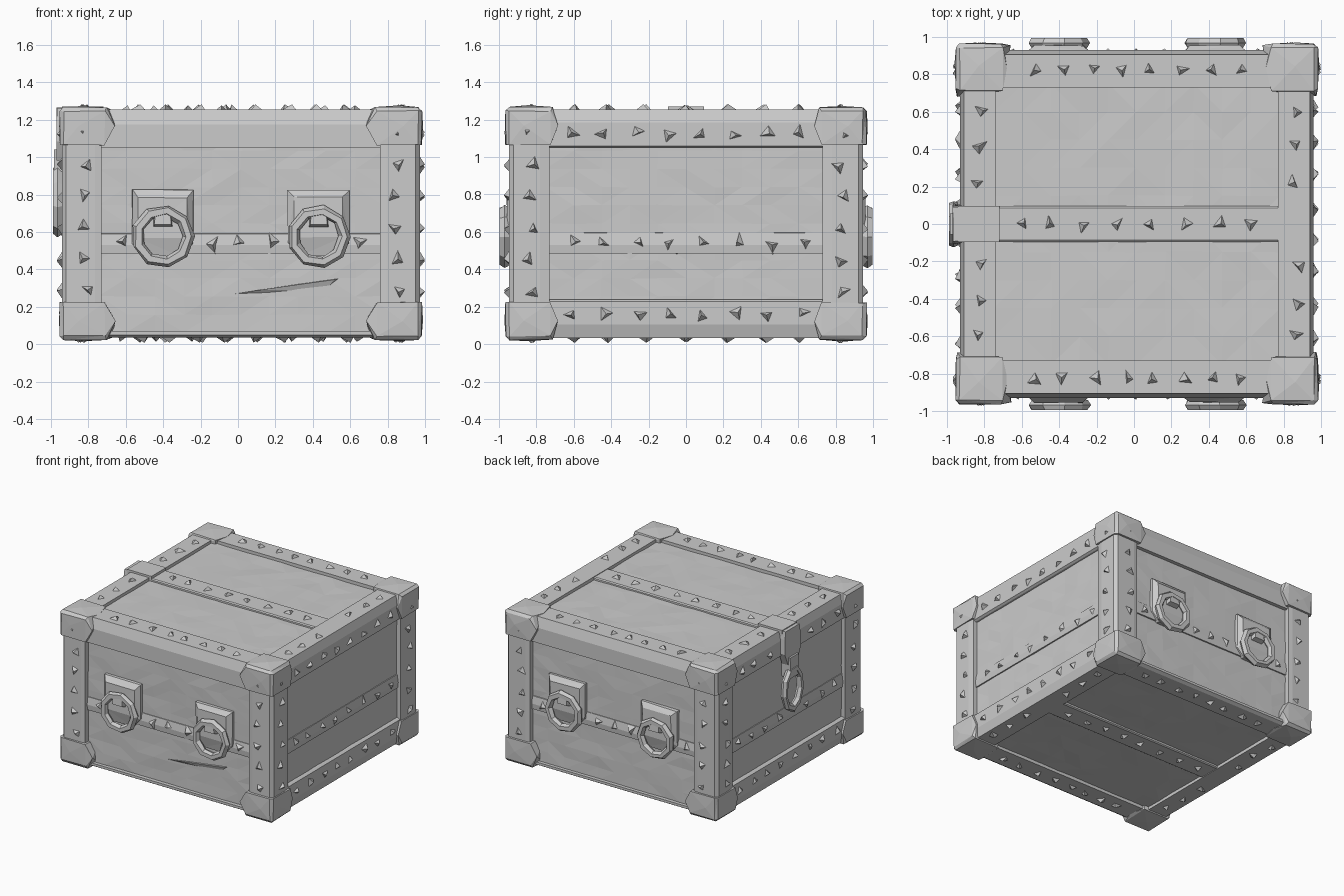
import bpy, bmesh, math, random
from mathutils import Vector, Matrix
from itertools import product

random.seed(4)
cube = bpy.data.objects.get("Cube")
if cube:
    bpy.data.objects.remove(cube, do_unlink=True)

CX, CZ = 0.015, 0.645          # centre of the chest body
SIGNS = (-1, 1)

stone = bpy.data.materials.new("plain_grey")
stone.use_nodes = True
GREY = (0.6, 0.6, 0.6, 1)
stone.diffuse_color = GREY
stone.node_tree.nodes["Principled BSDF"].inputs["Base Color"].default_value = GREY


def finish(name, bm, rough=0.0, cuts=0):
    """Optionally hew the surface, then make an object."""
    if cuts:
        bmesh.ops.subdivide_edges(bm, edges=bm.edges[:], cuts=cuts, use_grid_fill=True)
    if rough:
        for v in bm.verts:
            v.co += Vector([random.uniform(-rough, rough) for _ in range(3)])
        bmesh.ops.triangulate(bm, faces=bm.faces[:])
    bmesh.ops.recalc_face_normals(bm, faces=bm.faces[:])
    mesh = bpy.data.meshes.new(name)
    bm.to_mesh(mesh)
    bm.free()
    mesh.materials.append(stone)
    obj = bpy.data.objects.new(name, mesh)
    bpy.context.collection.objects.link(obj)
    return obj


def hull(name, points, rough=0.0):
    """Convex solid around points given relative to the body centre."""
    bm = bmesh.new()
    for p in points:
        bm.verts.new(Vector(p) + Vector((CX, 0, CZ)))
    res = bmesh.ops.convex_hull(bm, input=bm.verts[:])
    loose = [v for v in bm.verts if not v.link_faces]
    bmesh.ops.delete(bm, geom=loose, context='VERTS')
    bmesh.ops.dissolve_limit(bm, angle_limit=0.01, verts=bm.verts[:], edges=bm.edges[:])
    return finish(name, bm, rough)


def block(name, x, y, z, rough=0.0):
    return hull(name, product(x, y, z), rough)


# Wooden body with slightly uneven panels
bm = bmesh.new()
bmesh.ops.create_cube(bm, size=2, matrix=Matrix.Translation((CX, 0, CZ))
                      @ Matrix.Diagonal((0.915, 0.9, 0.585, 1)))
finish("wooden_body", bm, 0.003, 11)

# Long edge rails, chamfered on the outside
for sz in SIGNS:
    end = "top" if sz > 0 else "bottom"
    for s in SIGNS:
        low = 0.405 if sz > 0 else 0.575
        mid = 0.53 if sz > 0 else 0.595
        section = [(0.73, 0.61), (0.905, 0.61), (0.93, mid), (0.93, low), (0.73, low)]
        hull(end + ("_back_rail" if s > 0 else "_front_rail"),
             [(x, s * a, sz * b) for x in (-0.75, 0.75) for a, b in section])
        section = [(0.755, 0.61), (0.925, 0.61), (0.945, 0.54), (0.945, 0.415),
                   (0.93, 0.405), (0.755, 0.405)]
        hull(end + ("_left_rail" if s > 0 else "_right_rail"),
             [(s * a, y, sz * b) for y in (-0.75, 0.75) for a, b in section])

# Middle bands around the body and over the lid and base
for s in SIGNS:
    side = "left" if s > 0 else "right"
    hull(side + "_band", [(s * a, y, b - CZ) for y in (-0.8, 0.8) for a, b in
                          ((0.88, 0.48), (0.925, 0.485), (0.93, 0.53), (0.92, 0.595), (0.88, 0.6))])
    hull(("back" if s > 0 else "front") + "_band",
         [(x, s * a, b - CZ) for x in (-0.8, 0.8) for a, b in
          ((0.86, 0.48), (0.91, 0.485), (0.915, 0.53), (0.905, 0.59), (0.86, 0.595))])
    hull("lid_band" if s > 0 else "base_band",
         [(x, y * w, s * h) for x in (-0.8, 0.8) for y in SIGNS
          for w, h in ((0.095, 0.56), (0.095, 0.598), (0.085, 0.605))])

# Upright corner posts and the flared metal corners
for sx, sy in product(SIGNS, SIGNS):
    post = [(0.745, 0.73), (0.95, 0.73), (0.957, 0.78), (0.957, 0.92), (0.935, 0.945),
            (0.78, 0.945), (0.745, 0.94)]
    hull("corner_post", [(sx * a, sy * b, z) for a, b in post for z in (-0.59, 0.59)])
    for sz in SIGNS:
        inset = list(product((0.02, 0.25), (0.02, 0.25), (0.0,)))
        inset += list(product((0.02, 0.24), (0.0,), (0.02, 0.2)))
        inset += list(product((0.0,), (0.02, 0.24), (0.02, 0.2)))
        inset += [(0.295, 0.008, 0.1), (0.008, 0.28, 0.1), (0.275, 0.13, 0.012),
                  (0.12, 0.12, -0.008), (0.1, -0.005, 0.1), (-0.005, 0.1, 0.1),
                  (0.24, 0.24, 0.2)]
        hull("metal_corner", [(sx * (0.967 - i), sy * (0.963 - j), sz * (0.621 - k))
                              for i, j, k in inset], 0.003)


# Ring handles on the front and back
def ring(name, centre, radius, tube, rotation, scale=(1, 1, 1)):
    bpy.ops.mesh.primitive_torus_add(major_segments=9, minor_segments=6, major_radius=radius,
                                     minor_radius=tube, location=centre, rotation=rotation)
    obj = bpy.context.object
    obj.name = name
    obj.scale = scale
    obj.data.materials.append(stone)
    for p in obj.data.polygons:
        p.use_smooth = False
    for v in obj.data.vertices:
        v.co += Vector([random.uniform(-0.004, 0.004) for _ in range(2)] + [0])


for sx, sy in product(SIGNS, SIGNS):
    hx = sx * 0.417
    plate = [(hx + s * w, sy * d, z - CZ) for s in SIGNS for w, d, z in
             ((0.165, 0.88, 0.825), (0.165, 0.925, 0.825), (0.13, 0.955, 0.785),
              (0.165, 0.88, 0.54), (0.165, 0.925, 0.54), (0.13, 0.955, 0.57),
              (0.1, 0.88, 0.47), (0.1, 0.93, 0.47))]
    hull("handle_plate", plate, 0.004)
    hull("handle_bracket", [(hx + s * w, sy * d, z - CZ) for s in SIGNS for w, d, z in
                            ((0.05, 0.93, 0.72), (0.04, 0.99, 0.705),
                             (0.055, 0.93, 0.62), (0.045, 0.995, 0.64))])
    ring("handle_ring", (hx + CX, sy * 0.968, 0.575), 0.138, 0.031, (math.pi / 2, 0, 0))

# Latch strap folded over the right edge, with a long hanging ring
block("latch_top_plate", (-0.955, -0.735), (-0.095, 0.095), (0.57, 0.626))
hull("latch_strap", [(x, s * w, z - CZ) for s in SIGNS for x in (-0.93, -0.985) for w, z in
                     ((0.09, 1.265), (0.1, 1.2), (0.105, 1.08), (0.06, 0.98))], 0.003)
hull("latch_tongue", [(x, s * w, z - CZ) for s in SIGNS for x in (-0.92, -1.0) for w, z in
                      ((0.055, 1.04), (0.05, 0.87))])
ring("latch_ring", (-0.965, 0, 0.77), 0.13, 0.028, (0, math.pi / 2, 0), (1.25, 0.8, 1))

# Chipped crack in the front boards
hull("front_crack", [(-0.18, -0.89, -0.4), (0.54, -0.89, -0.29), (0.5, -0.912, -0.3),
                     (0.1, -0.912, -0.355), (0.45, -0.89, -0.36)])

# Pyramid studs, three-sided and irregular
studs = bmesh.new()


def stud(axis, sign, depth, u, v):
    normal = Vector((0, 0, 0))
    normal[axis] = sign
    a, b = [Vector([float(i == k) for i in range(3)]) for k in range(3) if k != axis]
    u += random.uniform(-0.02, 0.02)
    v += random.uniform(-0.01, 0.01)
    base = Vector((CX, 0, CZ)) + normal * (depth - 0.006) + a * u + b * v
    turn = random.uniform(0, math.tau)
    foot = []
    for k in range(3):
        ang = turn + k * math.tau / 3 + random.uniform(-0.35, 0.35)
        r = random.uniform(0.035, 0.055)
        foot.append(studs.verts.new(base + a * r * math.cos(ang) + b * r * math.sin(ang)))
    tip = studs.verts.new(base + normal * 0.033 + a * random.uniform(-0.012, 0.012))
    studs.faces.new(foot)
    for k in range(3):
        studs.faces.new((foot[k], foot[(k + 1) % 3], tip))


def spread(lo, hi, count):
    return [lo + (hi - lo) * k / (count - 1) for k in range(count)]


for s in SIGNS:
    for t in SIGNS:
        for x in spread(-0.54, 0.56, 8):        # lid and base rails
            stud(2, s, 0.61, x, t * 0.825)
        for y in (0.22, 0.42, 0.6):
            for side in SIGNS:
                stud(2, s, 0.61, side * 0.85, t * y)
        for z in spread(-0.36, 0.48, 6):        # posts
            stud(1, s, 0.945, t * 0.83, z)
            stud(0, s, 0.957, t * 0.83, z)
        for y in spread(-0.62, 0.62, 8):        # side rails
            stud(0, s, 0.945, y, t * 0.48)
    for x in spread(-0.62, 0.62, 8):            # middle bands
        stud(2, s, 0.605, x, 0)
        stud(0, s, 0.925, x, -0.105)
    for x in (-0.65, -0.16, 0, 0.16, 0.65):
        stud(1, s, 0.912, x, -0.105)
finish("studs", studs)
